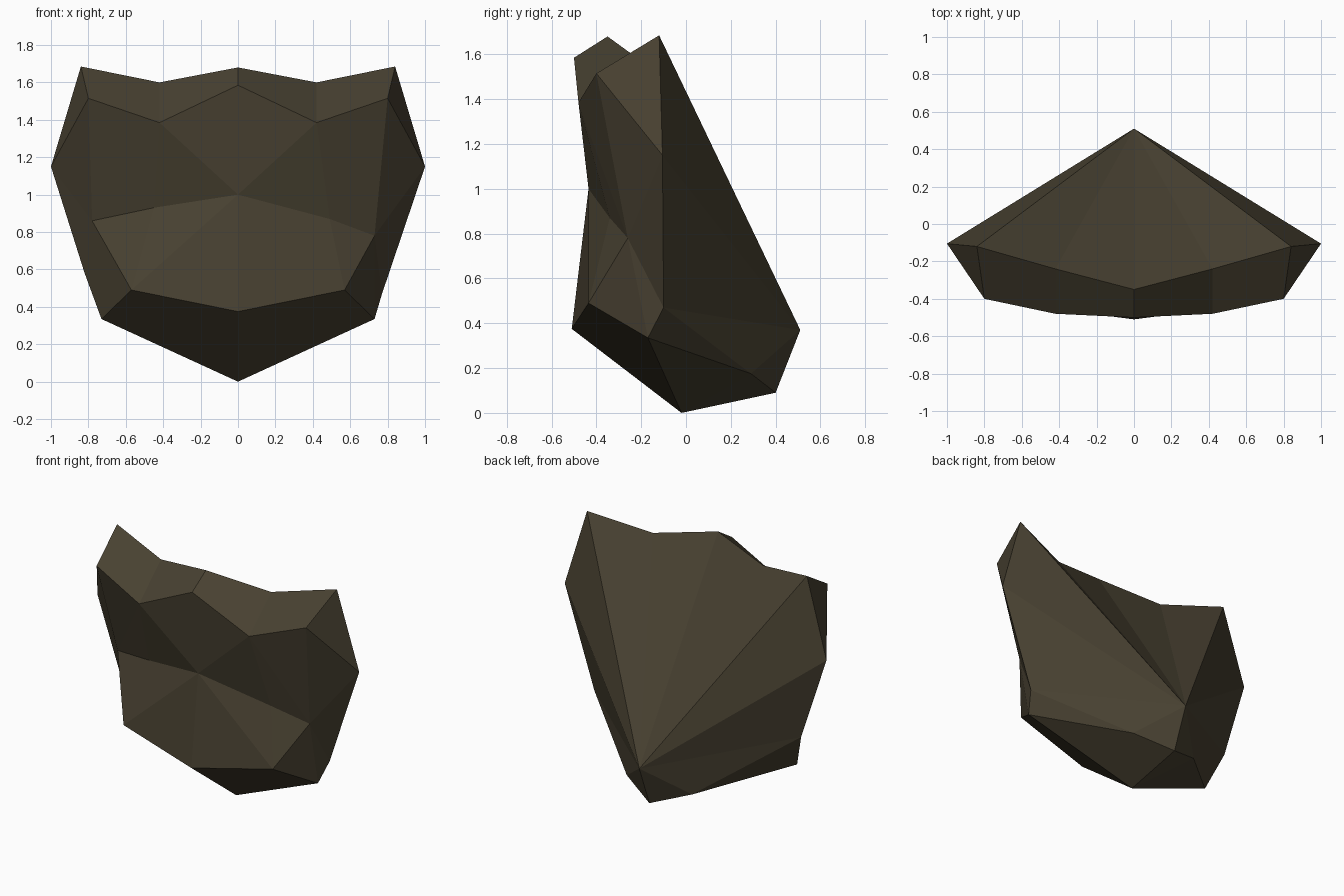
import bpy, bmesh

if "Cube" in bpy.data.objects:
    bpy.data.objects.remove(bpy.data.objects["Cube"])

# single dark stone colour
mat = bpy.data.materials.new("dark olive stone")
mat.diffuse_color = (0.065, 0.053, 0.031, 1)
mat.use_nodes = True
mat.node_tree.nodes["Principled BSDF"].inputs["Base Color"].default_value = mat.diffuse_color

bm = bmesh.new()

# points on the centre line
CENTRE = {
    "chin": (0, -0.51, 0.375), "base": (0, -0.02, 0.0),
    "heel": (0, 0.40, 0.09), "back": (0, 0.51, 0.37),
    "peak": (0, -0.35, 1.68), "brow": (0, -0.50, 1.585),
    "waist": (0, -0.435, 1.0),
}
# points found on both sides
SIDE = {
    "notch": (0.42, -0.24, 1.60), "horn": (0.84, -0.12, 1.685),
    "brow_notch": (0.42, -0.48, 1.385), "brow_horn": (0.80, -0.40, 1.515),
    "flank": (1.0, -0.105, 1.15), "crease": (0.49, -0.34, 0.87),
    "cheek": (0.73, -0.26, 0.78), "jaw": (0.57, -0.435, 0.49),
    "hip": (0.77, -0.10, 0.47), "foot": (0.73, -0.17, 0.335),
    "heel_side": (0.25, 0.29, 0.175),
}
# worn points that make the left side slightly uneven
LEFT = {"crease": (0.45, -0.33, 0.93), "cheek": (0.78, -0.20, 0.86),
        "hip": (0.82, -0.085, 0.58)}

# facets of one half, grouped by region
CROWN = [("peak", "notch", "brow_notch", "brow"),
         ("notch", "horn", "brow_horn", "brow_notch"),
         ("horn", "flank", "brow_horn")]
FRONT = [("brow", "brow_notch", "waist"),
         ("waist", "brow_notch", "crease"),
         ("crease", "brow_notch", "cheek"),
         ("brow_notch", "brow_horn", "cheek"),
         ("brow_horn", "flank", "cheek"),
         ("cheek", "flank", "hip"),
         ("waist", "crease", "jaw"),
         ("waist", "jaw", "chin"),
         ("crease", "cheek", "jaw"),
         ("cheek", "foot", "jaw"),
         ("cheek", "hip", "foot")]
UNDERSIDE = [("chin", "jaw", "foot"),
             ("chin", "foot", "base"),
             ("base", "foot", "heel_side"),
             ("base", "heel_side", "heel"),
             ("foot", "hip", "heel_side"),
             ("hip", "back", "heel_side"),
             ("heel_side", "back", "heel")]

# the rear is a fan around the back point
RIM = ["hip", "flank", "horn", "notch", "peak"]
REAR = [(a, "back", b) for a, b in zip(RIM, RIM[1:])]

mid = {n: bm.verts.new(p) for n, p in CENTRE.items()}
for sign, points in ((1, SIDE), (-1, {**SIDE, **LEFT})):
    v = dict(mid)
    for name, (x, y, z) in points.items():
        v[name] = bm.verts.new((sign * x, y, z))
    for facet in CROWN + FRONT + UNDERSIDE + REAR:
        bm.faces.new([v[n] for n in facet])

bmesh.ops.recalc_face_normals(bm, faces=bm.faces)
mesh = bpy.data.meshes.new("faceted_rock_shard")
bm.to_mesh(mesh)
bm.free()
mesh.materials.append(mat)
rock = bpy.data.objects.new("faceted_rock_shard", mesh)
bpy.context.collection.objects.link(rock)
